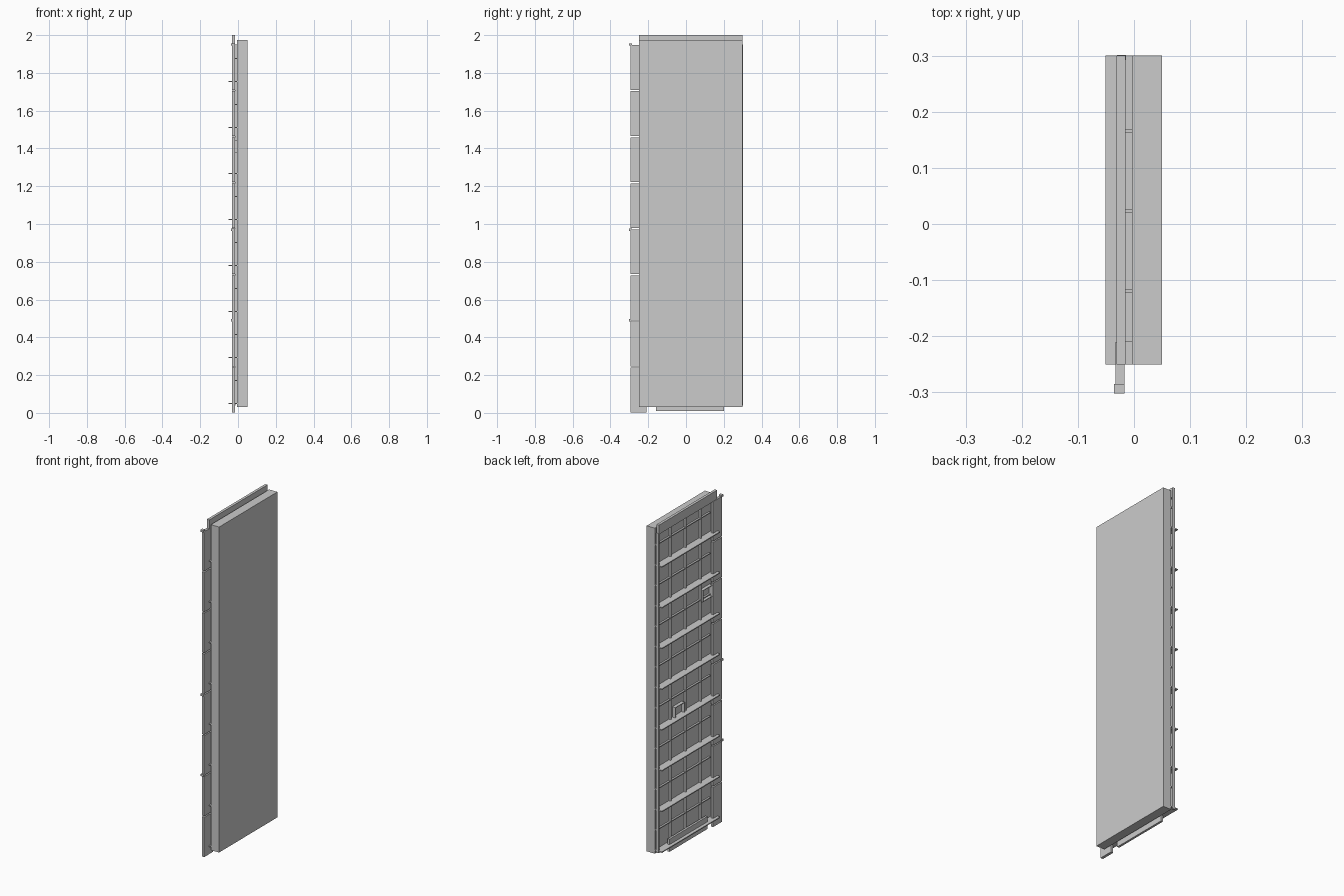
import bpy, bmesh

if "Cube" in bpy.data.objects:
    bpy.data.objects.remove(bpy.data.objects["Cube"])

PITCH = 0.2435            # vertical spacing of the shelves and flange segments
SHELF_Z = [0.05 + PITCH * i for i in range(8)]


def boxes(name, spans):
    """One object made of boxes, each given as (x0, x1, y0, y1, z0, z1)."""
    bm = bmesh.new()
    for x0, x1, y0, y1, z0, z1 in spans:
        for v in bmesh.ops.create_cube(bm, size=1)["verts"]:
            v.co.x = x0 + (v.co.x + 0.5) * (x1 - x0)
            v.co.y = y0 + (v.co.y + 0.5) * (y1 - y0)
            v.co.z = z0 + (v.co.z + 0.5) * (z1 - z0)
    mesh = bpy.data.meshes.new(name)
    bm.to_mesh(mesh)
    bm.free()
    obj = bpy.data.objects.new(name, mesh)
    bpy.context.collection.objects.link(obj)
    return obj


# Main slab
boxes("slab", [(-0.004, 0.05, -0.25, 0.30, 0.03, 1.975)])

# Thin horizontal shelves across the back
boxes("shelves", [(-0.051, -0.004, -0.25, 0.30, z - 0.003, z + 0.003) for z in SHELF_Z])

# Lattice of fine ribs behind the slab
ribs = [(-0.017, -0.004, y - 0.003, y + 0.003, 0.05, 1.95) for y in (0.165, 0.023, -0.12)]
ribs += [(-0.015, -0.004, -0.21, 0.30, z + PITCH / 2 - 0.003, z + PITCH / 2 + 0.003)
         for z in SHELF_Z]
boxes("lattice_ribs", ribs)

# Rails along the top and the far edge
boxes("top_rail", [(-0.031, -0.015, -0.25, 0.30, 1.945, 2.0)])
boxes("edge_rail", [(-0.030, -0.014, 0.292, 0.301, 0.04, 1.95)])

# Bottom strip
boxes("bottom_strip", [(-0.031, -0.018, -0.16, 0.20, 0.01, 0.085)])

# Side flange, split into segments
boxes("side_flange", [(-0.033, -0.017, -0.295, -0.21, 0.002 + 0.244 * i, 0.239 + 0.244 * i)
                      for i in range(8)])

# Small lips on the outer edge of the flange
boxes("flange_lips", [(-0.036, -0.017, -0.302, -0.285, z - 0.006, z + 0.006)
                      for z in (0.49, 0.97, 1.95)])

# Two small open pockets set into the lattice
for i, (y, z) in enumerate(((-0.17, 1.41), (0.09, 0.81))):
    w, h, t = 0.045, 0.035, 0.004
    boxes(f"pocket_{i + 1}", [
        (-0.024, -0.004, y - w, y + w, z - h, z - h + t),
        (-0.024, -0.004, y - w, y + w, z + h - t, z + h),
        (-0.024, -0.004, y - w, y - w + t, z - h, z + h),
        (-0.024, -0.004, y + w - t, y + w, z - h, z + h)])
